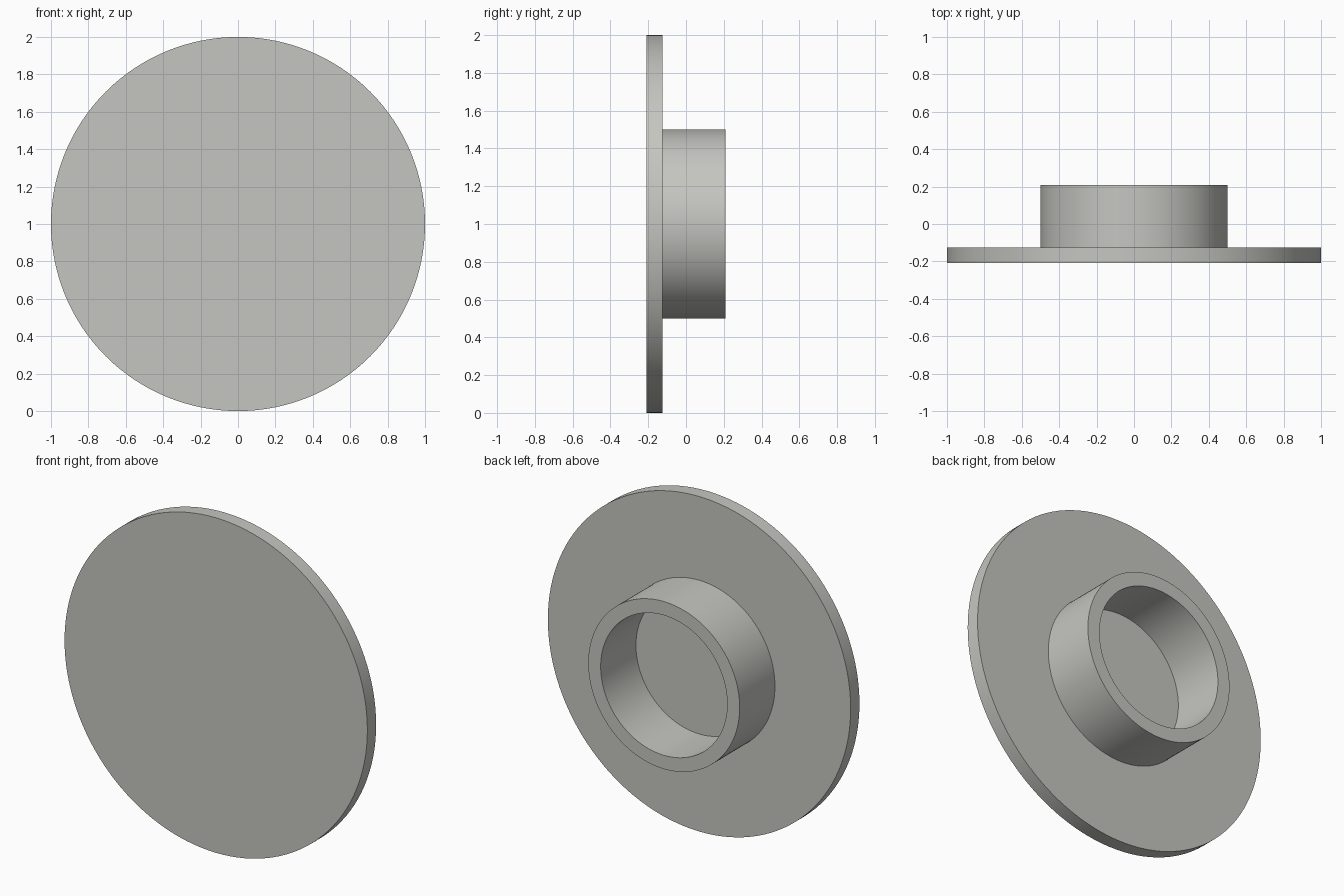
import bpy, bmesh, math
from mathutils import Vector

if "Cube" in bpy.data.objects:
    bpy.data.objects.remove(bpy.data.objects["Cube"])

SEGMENTS = 128

grey = bpy.data.materials.new("warm_grey")
grey.diffuse_color = (0.56, 0.56, 0.53, 1)
grey.use_nodes = True
grey.node_tree.nodes["Principled BSDF"].inputs["Base Color"].default_value = grey.diffuse_color

# Half section of the flanged cap as (radius, y), from front centre to recess centre
FRONT, FLANGE_BACK, RIM = -0.208, -0.125, 0.208
section = [(0, FRONT), (1, FRONT), (1, FLANGE_BACK), (0.5, FLANGE_BACK),
           (0.5, RIM), (0.418, RIM), (0.418, FLANGE_BACK), (0, FLANGE_BACK)]

# Revolve the section about the horizontal axis
bm = bmesh.new()
verts = [bm.verts.new((r, y, 1)) for r, y in section]
edges = [bm.edges.new(pair) for pair in zip(verts, verts[1:])]
bmesh.ops.spin(bm, geom=verts + edges, cent=Vector((0, 0, 1)), axis=Vector((0, 1, 0)),
               angle=math.tau, steps=SEGMENTS)
bmesh.ops.remove_doubles(bm, verts=bm.verts, dist=1e-4)
bmesh.ops.recalc_face_normals(bm, faces=bm.faces)

mesh = bpy.data.meshes.new("flanged_cap")
bm.to_mesh(mesh)
bm.free()
mesh.materials.append(grey)
cap = bpy.data.objects.new("flanged_cap", mesh)
bpy.context.collection.objects.link(cap)

# Smooth round walls with crisp rims
bpy.context.view_layer.objects.active = cap
cap.select_set(True)
bpy.ops.object.shade_smooth_by_angle(angle=math.radians(30))
